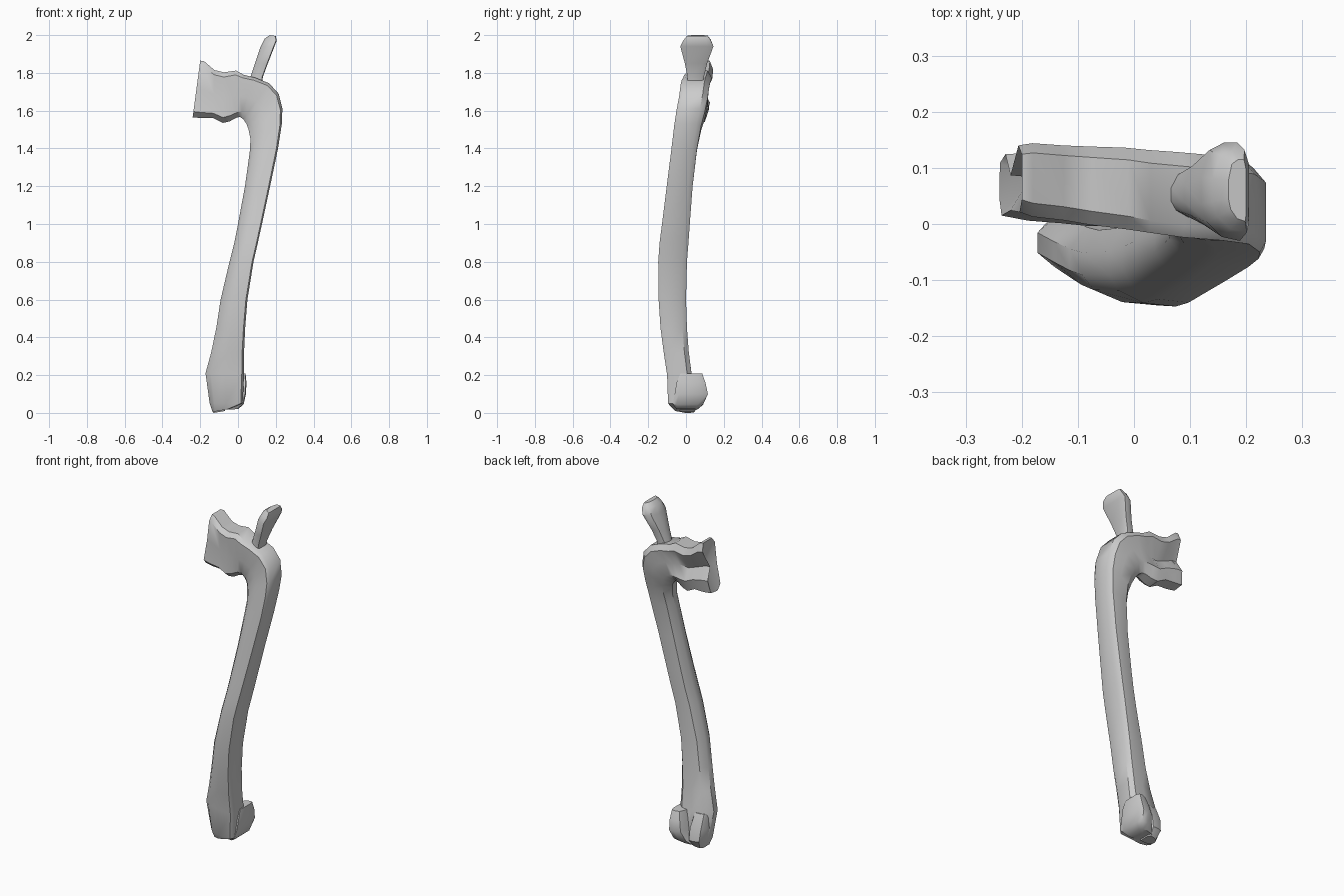
import bpy, bmesh, math
from mathutils import Vector

# Cross-section templates: u runs inner -> outer side, v runs front -> back
SHAFT = [(0.88, -1), (1, -0.75), (1, 0.65), (0.75, 1), (0.1, 1),
         (-0.6, 0.85), (-1, 0.3), (-1, -0.25), (-0.72, -0.62), (0, -0.92)]
HEAD = [(0.8, -0.9), (1, -0.55), (1, 0.75), (0.7, 1), (0.0, 0.15),
        (-0.45, 0.75), (-0.95, 0.5), (-1, -0.5), (-0.8, -1), (0, -0.85)]


def ring(xi, zi, xo, zo, yf, yb, w=0.0):
    """Ring between an inner and an outer (x, z) point; w blends shaft to head."""
    pts = []
    for (ua, va), (ub, vb) in zip(SHAFT, HEAD):
        u = (ua + (ub - ua) * w + 1) / 2
        v = (va + (vb - va) * w + 1) / 2
        pts.append(Vector((xi + (xo - xi) * u, yf + (yb - yf) * v, zi + (zo - zi) * u)))
    return pts


def loft(name, rings, end_shift=(0, 0, 0), angle=38):
    bm = bmesh.new()
    rows = [[bm.verts.new(p) for p in r] for r in rings]
    n = len(rows[0])
    for a, b in zip(rows, rows[1:]):
        for i in range(n):
            j = (i + 1) % n
            bm.faces.new((a[i], a[j], b[j], b[i]))
    for row, shift in ((rows[0], (0, 0, 0)), (rows[-1], end_shift)):
        mid = sum((v.co for v in row), Vector()) / n + Vector(shift)
        c = bm.verts.new(mid)
        for i in range(n):
            bm.faces.new((row[i], row[(i + 1) % n], c))
    bmesh.ops.recalc_face_normals(bm, faces=bm.faces)
    me = bpy.data.meshes.new(name)
    bm.to_mesh(me)
    bm.free()
    ob = bpy.data.objects.new(name, me)
    bpy.context.collection.objects.link(ob)
    bpy.ops.object.select_all(action='DESELECT')
    ob.select_set(True)
    bpy.context.view_layer.objects.active = ob
    bpy.ops.object.shade_smooth_by_angle(angle=math.radians(angle))
    return ob


# Shaft, bend and notched head in one sweep
loft("bone_shaft_and_head", [ring(*s) for s in (
    (-0.135, 0.005, -0.05, 0.02, -0.065, 0.04),
    (-0.15, 0.05, 0.025, 0.05, -0.095, 0.06),
    (-0.172, 0.21, 0.032, 0.2, -0.10, 0.03),
    (-0.142, 0.32, 0.032, 0.32, -0.118, 0.015),
    (-0.115, 0.45, 0.038, 0.45, -0.135, 0.005),
    (-0.092, 0.6, 0.05, 0.6, -0.145, 0.0),
    (-0.045, 0.8, 0.082, 0.8, -0.147, 0.005),
    (-0.02, 0.9, 0.105, 0.9, -0.14, 0.013),
    (0.0, 1.0, 0.127, 1.0, -0.127, 0.02),
    (0.037, 1.2, 0.17, 1.2, -0.102, 0.035),
    (0.062, 1.38, 0.212, 1.4, -0.077, 0.058),
    (0.066, 1.45, 0.232, 1.53, -0.062, 0.08),
    (0.056, 1.50, 0.235, 1.61, -0.05, 0.10),
    (0.045, 1.53, 0.215, 1.69, -0.036, 0.115, 0.05),
    (0.028, 1.555, 0.165, 1.745, -0.03, 0.122, 0.1),
    (0.01, 1.567, 0.09, 1.775, -0.025, 0.128, 0.2),
    (-0.01, 1.562, 0.03, 1.79, -0.018, 0.132, 0.35),
    (-0.045, 1.543, -0.01, 1.812, -0.014, 0.136, 0.6),
    (-0.08, 1.535, -0.075, 1.803, -0.008, 0.138, 0.85),
    (-0.13, 1.56, -0.125, 1.815, 0.0, 0.14, 0.95),
    (-0.19, 1.56, -0.18, 1.862, 0.006, 0.144, 1.0),
    (-0.24, 1.565, -0.2, 1.865, 0.015, 0.14, 1.0),
)], end_shift=(0.035, 0.01, 0))

# Flared blade on top of the bend
loft("top_blade", [ring(*s) for s in (
    (0.055, 1.73, 0.125, 1.73, 0.01, 0.09),
    (0.066, 1.78, 0.132, 1.78, 0.008, 0.095),
    (0.09, 1.85, 0.158, 1.85, -0.006, 0.112),
    (0.12, 1.94, 0.193, 1.94, -0.03, 0.145),
    (0.14, 1.98, 0.205, 1.97, -0.015, 0.132),
    (0.168, 2.0, 0.2, 1.995, 0.005, 0.115),
)])

# Rear knob at the lower end
loft("lower_rear_knob", [ring(*s) for s in (
    (-0.10, 0.015, 0.0, 0.02, -0.05, 0.06),
    (-0.075, 0.04, 0.03, 0.045, -0.07, 0.09),
    (-0.055, 0.1, 0.042, 0.1, -0.06, 0.116),
    (-0.04, 0.16, 0.045, 0.16, -0.05, 0.103),
    (-0.025, 0.205, 0.04, 0.208, -0.03, 0.086),
)])

# Left rounded lobe beside the knob
loft("lower_left_lobe", [ring(*s) for s in (
    (-0.13, 0.0, -0.07, 0.01, -0.03, 0.045),
    (-0.148, 0.05, -0.06, 0.05, -0.06, 0.075),
    (-0.155, 0.12, -0.06, 0.12, -0.06, 0.065),
    (-0.15, 0.2, -0.07, 0.2, -0.06, 0.03),
)])
